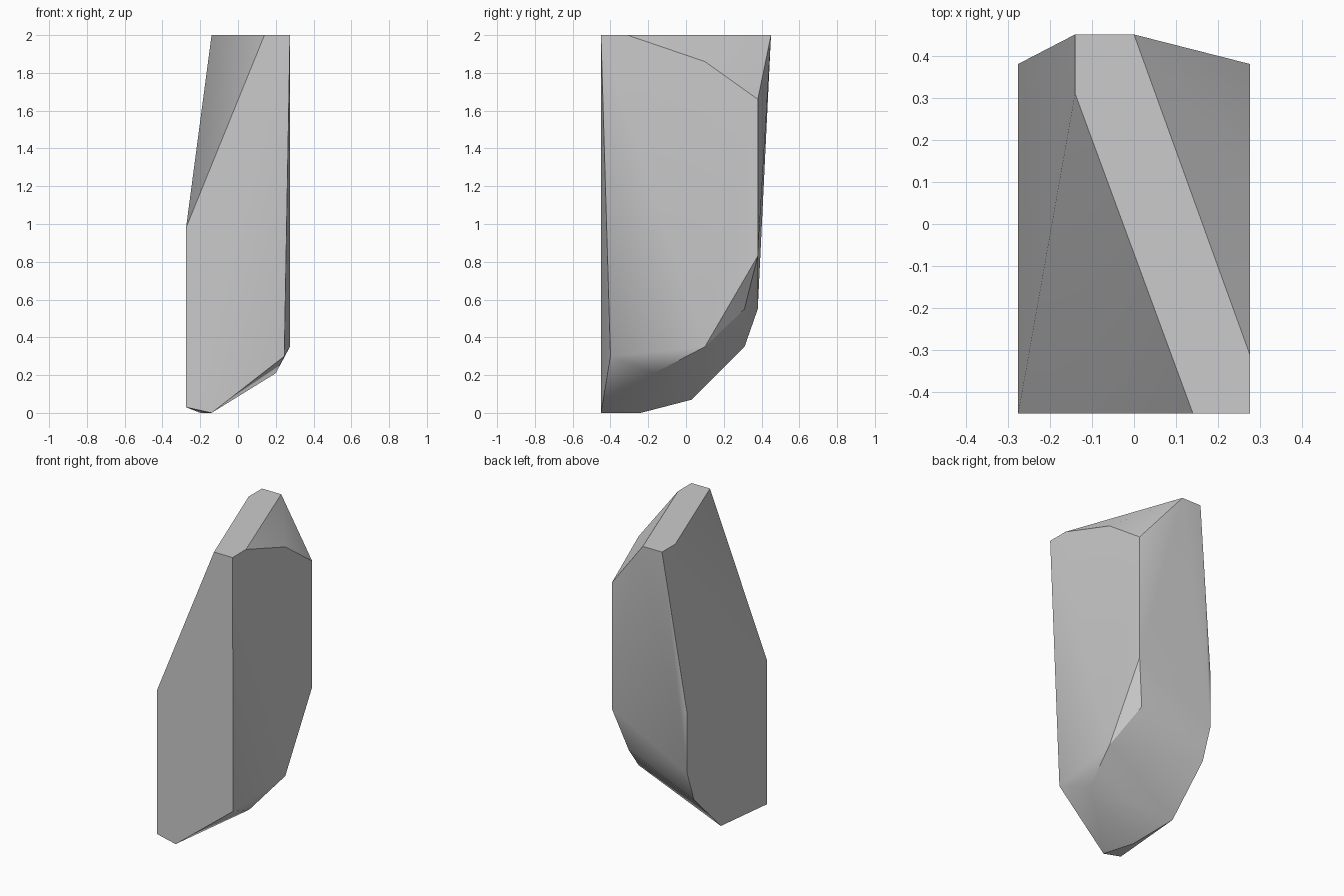
import bpy, bmesh, math

cube = bpy.data.objects.get("Cube")
if cube:
    bpy.data.objects.remove(cube, do_unlink=True)

# Half extents of the stone
W, D, H = 0.275, 0.45, 2.0
BACK = 0.38

# Flat diagonal ridge on top
ridge = [(x, y, H) for x, y in
         [(-0.14, D), (0, D), (W, -0.31), (W, -D), (0.14, -D), (-0.14, 0.31)]]
# Corners of the right wall, from the upper back down to the chipped foot
right_wall = [(W, 0.1, 1.86), (W, BACK, 1.66), (W, BACK, 0.83), (0.2, 0.31, 0.55),
              (W, 0.1, 0.35), (0.2, -0.17, 0.21), (0.245, -0.4, 0.3)]
# Corners of the left wall, from the upper front round the curved back edge
left_wall = [(-W, y, z) for y, z in
             [(-D, 0.98), (BACK, 0.94), (BACK, 0.55), (0.31, 0.35), (0.03, 0.07), (-D, 0.03)]]
# Lowest points that touch the ground
foot = [(-0.14, -D, 0), (-0.2, -0.24, 0)]

# Wrap the corners into one faceted solid
bm = bmesh.new()
for corner in ridge + right_wall + left_wall + foot:
    bm.verts.new(corner)
bmesh.ops.convex_hull(bm, input=bm.verts[:])
bmesh.ops.recalc_face_normals(bm, faces=bm.faces[:])
mesh = bpy.data.meshes.new("faceted_stone")
bm.to_mesh(mesh)
bm.free()
stone = bpy.data.objects.new("faceted_stone", mesh)
bpy.context.collection.objects.link(stone)

# Plain grey stone
color = (0.6, 0.6, 0.6, 1)
mat = bpy.data.materials.new("stone_grey")
mat.use_nodes = True
mat.diffuse_color = color
mat.node_tree.nodes["Principled BSDF"].inputs["Base Color"].default_value = color
mesh.materials.append(mat)

# Soft shading across shallow creases, sharp edges elsewhere
bpy.ops.object.select_all(action="DESELECT")
stone.select_set(True)
bpy.context.view_layer.objects.active = stone
bpy.ops.object.shade_smooth_by_angle(angle=math.radians(30))
